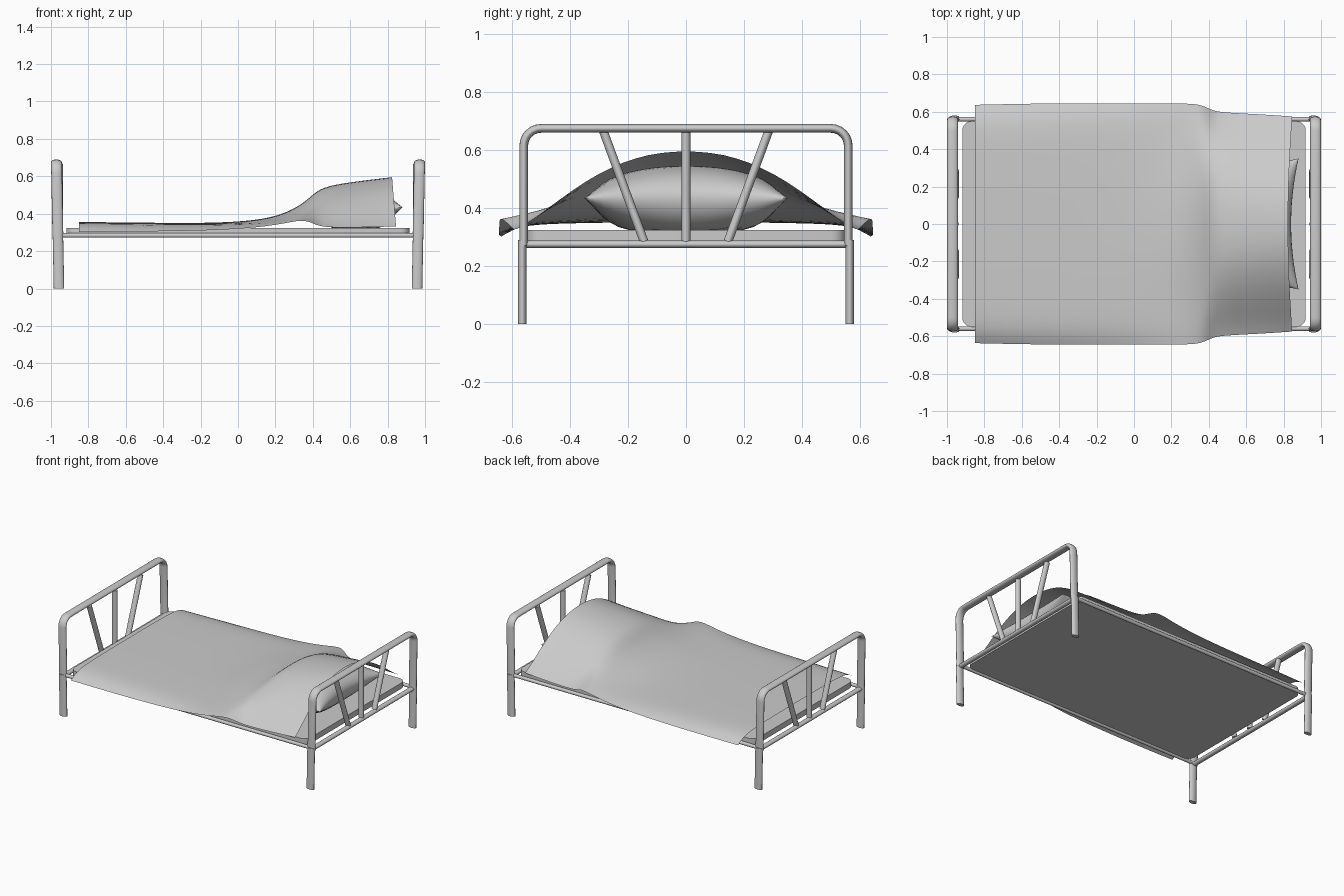
import bpy, bmesh, math
from mathutils import Vector

if "Cube" in bpy.data.objects:
    bpy.data.objects.remove(bpy.data.objects["Cube"])


def finish(bm, name, smooth=True):
    bmesh.ops.remove_doubles(bm, verts=bm.verts, dist=1e-5)
    bmesh.ops.recalc_face_normals(bm, faces=bm.faces)
    me = bpy.data.meshes.new(name)
    bm.to_mesh(me)
    bm.free()
    ob = bpy.data.objects.new(name, me)
    bpy.context.collection.objects.link(ob)
    if smooth:
        bpy.ops.object.select_all(action='DESELECT')
        bpy.context.view_layer.objects.active = ob
        ob.select_set(True)
        bpy.ops.object.shade_smooth_by_angle(angle=math.radians(50))
    return ob


def sweep(name, path, wide_axis, half_wide, half_thin, sides=16):
    """Sweep an oval section along a path, with capped ends."""
    path = [Vector(p) for p in path]
    bm = bmesh.new()
    rings = []
    for i, p in enumerate(path):
        t = (path[min(i + 1, len(path) - 1)] - path[max(i - 1, 0)]).normalized()
        w = Vector(wide_axis)
        w = (w - t * w.dot(t)).normalized()
        n = t.cross(w)
        angles = [2 * math.pi * k / sides for k in range(sides)]
        rings.append([bm.verts.new(p + w * half_wide * math.cos(a) + n * half_thin * math.sin(a))
                      for a in angles])
    for a, b in zip(rings, rings[1:]):
        for k in range(sides):
            bm.faces.new((a[k], a[k - 1], b[k - 1], b[k]))
    bm.faces.new(rings[0])
    bm.faces.new(rings[-1])
    return finish(bm, name)


def lean(z):
    return 0.971 - 0.02 * (0.69 - z)


X, Z = (1, 0, 0), (0, 0, 1)

# Head and foot ends: arch, legs, cross rail and three slats each
for s, end in ((-1, "foot"), (1, "head")):
    arc = [(0.50 + 0.06 * math.cos(a), 0.615 + 0.06 * math.sin(a))
           for a in [math.radians(15 * k) for k in range(7)]]
    half = [(0.56, 0.272)] + arc
    yz = half + [(-y, z) for y, z in reversed(half)]
    sweep(end + "_arch", [(s * lean(z), y, z) for y, z in yz], X, 0.029, 0.015)
    for side in (-1, 1):
        sweep(end + "_leg", [(s * lean(z), side * 0.565, z) for z in (0, 0.29)], X, 0.028, 0.015)
    sweep(end + "_cross_rail", [(s * 0.962, y, 0.275) for y in (-0.56, 0.56)], X, 0.018, 0.013)
    for d in (-1, 0, 1):
        sweep(end + "_slat", [(s * 0.955, d * 0.145, 0.285), (s * 0.955, d * 0.285, 0.665)],
              X, 0.019, 0.015)

# Side rails
for side in (-1, 1):
    sweep("side_rail", [(-0.955, side * 0.56, 0.284), (0.955, side * 0.56, 0.284)], Z, 0.012, 0.012)

# Mattress with rounded corners
bm = bmesh.new()
bmesh.ops.create_cube(bm, size=1)
for v in bm.verts:
    v.co = Vector((v.co.x * 1.836, v.co.y * 1.10, 0.304 + v.co.z * 0.04))
upright = [e for e in bm.edges if abs(e.verts[0].co.z - e.verts[1].co.z) > 0.01]
bmesh.ops.bevel(bm, geom=upright, offset=0.05, segments=5, profile=0.5, affect='EDGES')
finish(bm, "mattress")

# Pillow: two bulged sheets with pinched corners
bm = bmesh.new()
N = 20
for sign in (-1, 1):
    grid = []
    for i in range(N + 1):
        row = []
        for j in range(N + 1):
            u = math.sin(math.pi / 2 * (2 * i / N - 1))
            v = math.sin(math.pi / 2 * (2 * j / N - 1))
            puff = max(0, (1 - u * u) * (1 - v * v)) ** 0.5
            h = min(0.11, 0.14 * puff) if sign < 0 else 0.112 * puff
            x = 0.63 + 0.25 * u * (1 - 0.16 * (1 - v * v))
            y = 0.35 * v * (1 - 0.08 * (1 - u * u) * abs(v))
            row.append(bm.verts.new((x, y, 0.434 + sign * h)))
        grid.append(row)
    for i in range(N):
        for j in range(N):
            bm.faces.new((grid[i][j], grid[i + 1][j], grid[i + 1][j + 1], grid[i][j + 1]))
finish(bm, "pillow")

# Blanket: x, edge half width, then heights from centre line out to the edge
fractions = (0, 0.3, 0.6, 0.88, 1)
stations = [
    (-0.85, 0.637, .356, .356, .354, .348, .302),
    (-0.50, 0.645, .352, .352, .349, .344, .305),
    (-0.15, 0.645, .349, .349, .347, .341, .310),
    (0.10, 0.645, .364, .361, .352, .344, .325),
    (0.25, 0.644, .400, .395, .372, .360, .348),
    (0.36, 0.642, .465, .455, .425, .388, .372),
    (0.42, 0.603, .528, .515, .455, .362, .335),
    (0.50, 0.595, .560, .545, .475, .360, .325),
    (0.70, 0.585, .586, .570, .485, .365, .328),
    (0.845, 0.575, .602, .582, .500, .375, .332),
]
bm = bmesh.new()
rows = []
for x, edge, *heights in stations:
    half = [(f * edge, z) for f, z in zip(fractions, heights)]
    section = [(-y, z) for y, z in reversed(half[1:])] + half
    # the head hem leans back slightly towards the top
    rows.append([bm.verts.new((x - (0.08 * (z - 0.33) if x > 0.8 else 0), y, z))
                 for y, z in section])
for a, b in zip(rows, rows[1:]):
    for k in range(len(a) - 1):
        bm.faces.new((a[k], b[k], b[k + 1], a[k + 1]))
blanket = finish(bm, "blanket", smooth=False)
blanket.data.polygons.foreach_set("use_smooth", [True] * len(blanket.data.polygons))
sub = blanket.modifiers.new("smooth_cloth", 'SUBSURF')
sub.levels = sub.render_levels = 2
sub.boundary_smooth = 'PRESERVE_CORNERS'
